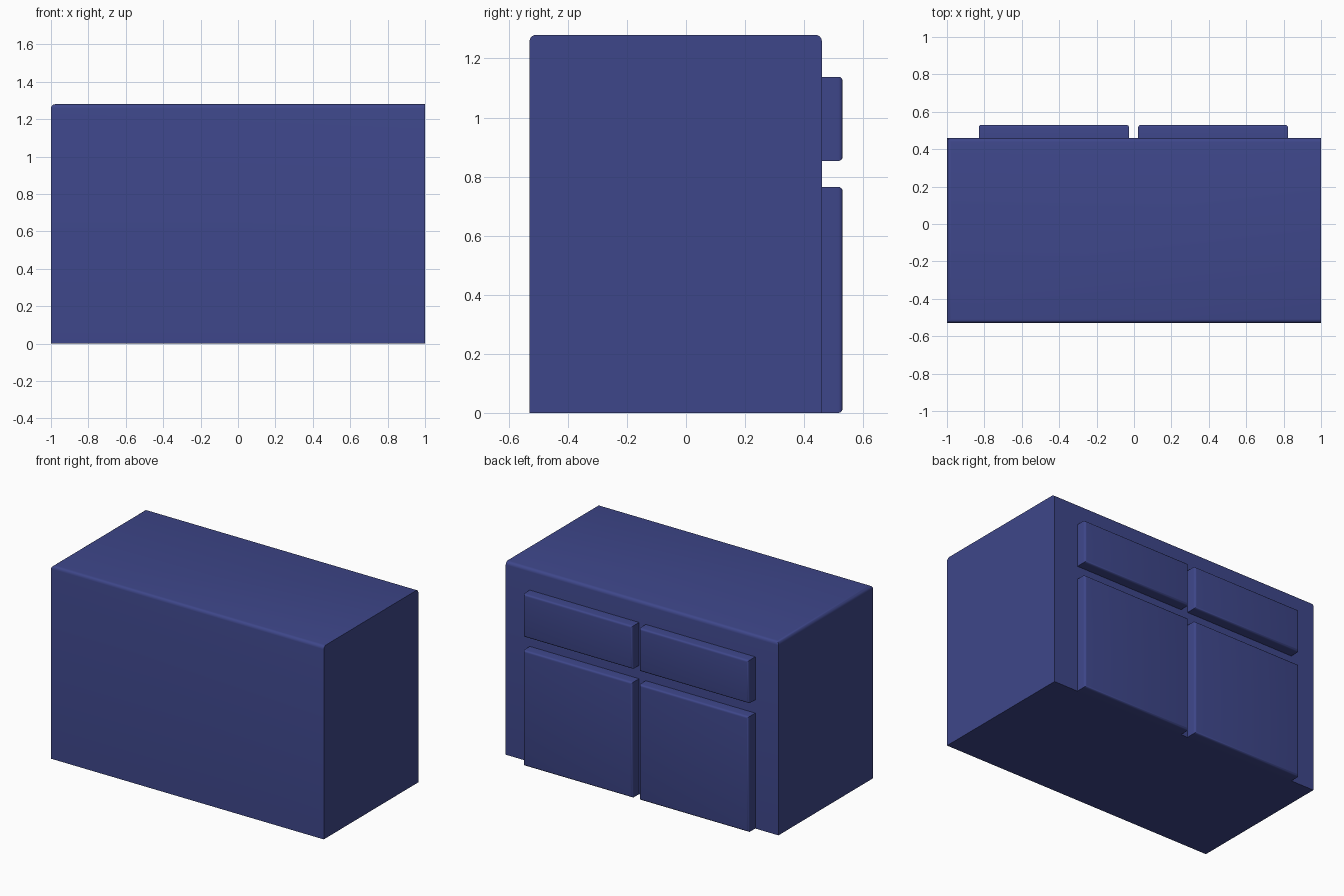
import bpy, bmesh
from mathutils import Vector

if "Cube" in bpy.data.objects:
    bpy.data.objects.remove(bpy.data.objects["Cube"])

# Single blue finish
blue = bpy.data.materials.new("navy blue")
blue.diffuse_color = (0.048, 0.062, 0.255, 1)
blue.use_nodes = True
blue.node_tree.nodes["Principled BSDF"].inputs["Base Color"].default_value = blue.diffuse_color


def rounded_box(name, lo, hi, radius, pick):
    """Box from lo to hi; edges chosen by pick(midpoint) are rounded."""
    lo, hi = Vector(lo), Vector(hi)
    bm = bmesh.new()
    bmesh.ops.create_cube(bm, size=1)
    for v in bm.verts:
        v.co = Vector([(lo[i] + hi[i]) / 2 + v.co[i] * (hi[i] - lo[i]) for i in range(3)])
    edges = [e for e in bm.edges if pick((e.verts[0].co + e.verts[1].co) / 2)]
    bmesh.ops.bevel(bm, geom=edges, offset=radius, segments=4, profile=0.5,
                    affect='EDGES', clamp_overlap=True)
    bmesh.ops.recalc_face_normals(bm, faces=bm.faces)
    mesh = bpy.data.meshes.new(name)
    bm.to_mesh(mesh)
    bm.free()
    mesh.materials.append(blue)
    obj = bpy.data.objects.new(name, mesh)
    bpy.context.collection.objects.link(obj)
    bpy.ops.object.select_all(action='DESELECT')
    obj.select_set(True)
    bpy.context.view_layer.objects.active = obj
    bpy.ops.object.shade_smooth_by_angle(angle=0.6)
    return obj


# Cabinet body: top rounded along front, back and left, square on the right
rounded_box("cabinet_body", (-1, -0.53, 0), (1, 0.46, 1.28), 0.022,
            lambda m: m.z > 1.27 and m.x < 0.99)

# Drawer fronts above doors, standing proud of the back face
for side, x0, x1 in (("left", -0.83, -0.027), ("right", 0.022, 0.823)):
    for part, z0, z1 in (("door", 0, 0.765), ("drawer", 0.853, 1.138)):
        rounded_box(f"{side}_{part}", (x0, 0.455, z0), (x1, 0.53, z1), 0.014,
                    lambda m: m.y > 0.52)
